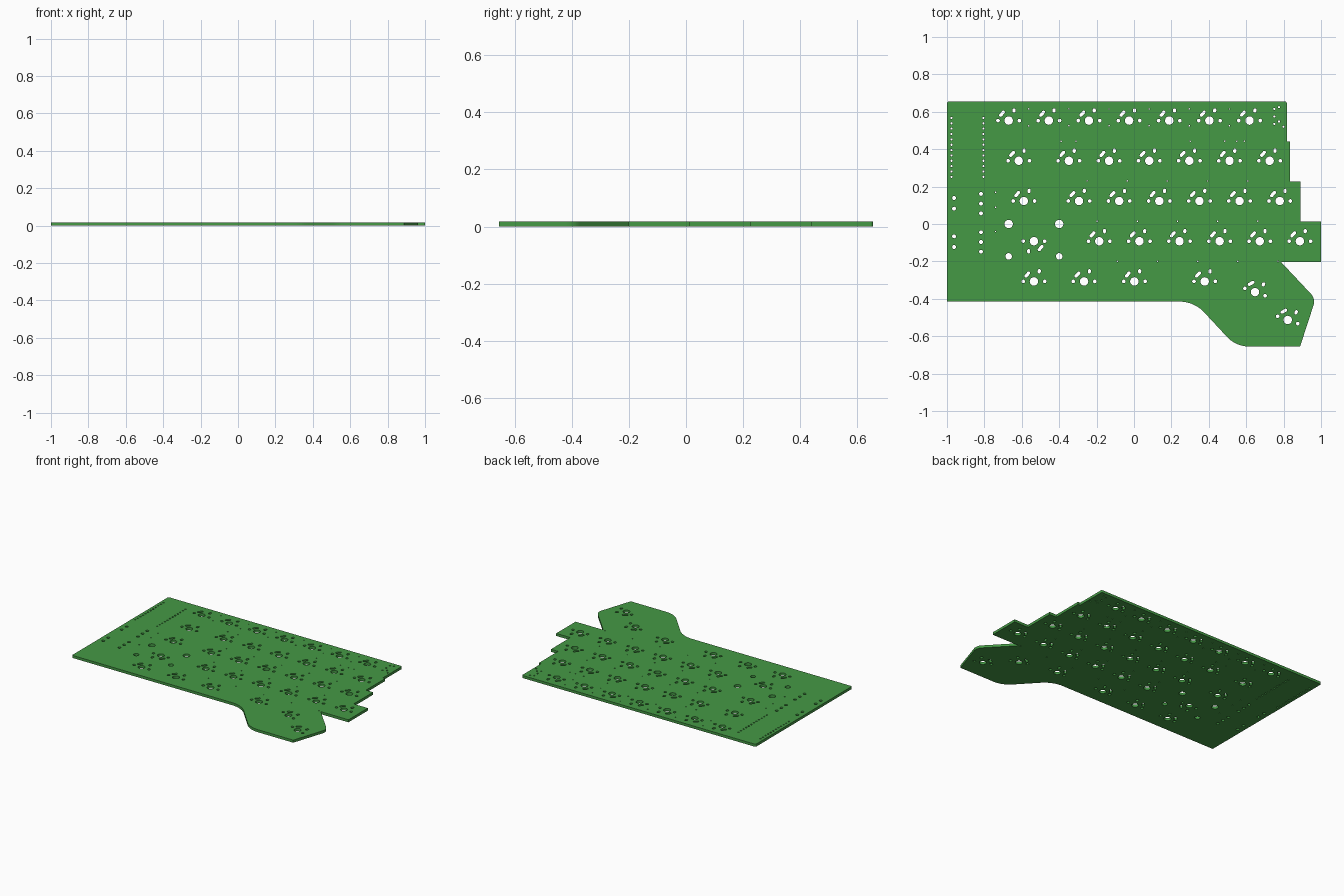
import bpy, bmesh
from math import sin, cos, tan, pi, radians
from mathutils import Vector

if "Cube" in bpy.data.objects:
    bpy.data.objects.remove(bpy.data.objects["Cube"])

THICK = 0.018
PITCH = 0.2146      # key spacing
MM = PITCH / 19.05  # one millimetre in model units

curve = bpy.data.curves.new("board_profile", 'CURVE')
curve.dimensions = '2D'
curve.fill_mode = 'BOTH'
curve.extrude = THICK / 2


def add_loop(points):
    s = curve.splines.new('POLY')
    s.points.add(len(points) - 1)
    for p, (x, y) in zip(s.points, points):
        p.co = (x, y, 0, 1)
    s.use_cyclic_u = True


def hole(x, y, r, n=16):
    add_loop([(x + r * cos(2 * pi * i / n), y + r * sin(2 * pi * i / n)) for i in range(n)])


def slot(a, b, r, n=8):
    # stadium-shaped opening from a to b
    d = (b - a).normalized()
    side = Vector((-d.y, d.x))
    pts = []
    for c, k in ((b, 1), (a, -1)):
        for i in range(n + 1):
            t = pi * i / n
            pts.append(tuple(c + k * r * (d * sin(t) - side * cos(t))))
    add_loop(pts)


def rounded(corners, steps=10):
    # polygon with a fillet radius on each (x, y, r) corner
    out = []
    for i, (x, y, r) in enumerate(corners):
        p = Vector((x, y))
        if r == 0:
            out.append((x, y))
            continue
        u = (Vector(corners[i - 1][:2]) - p).normalized()
        v = (Vector(corners[(i + 1) % len(corners)][:2]) - p).normalized()
        half = u.angle(v) / 2
        centre = p + (u + v).normalized() * (r / sin(half))
        a = p + u * (r / tan(half)) - centre
        sweep = a.angle_signed(p + v * (r / tan(half)) - centre)
        for k in range(steps + 1):
            t = -sweep * k / steps
            out.append((centre.x + a.x * cos(t) - a.y * sin(t),
                        centre.y + a.x * sin(t) + a.y * cos(t)))
    return out


def key_switch(x, y, degrees=0):
    # centre post, two side posts, one slanted slot and one short slot
    t = radians(degrees)

    def at(mx, my):
        return Vector((x + MM * (mx * cos(t) - my * sin(t)), y + MM * (mx * sin(t) + my * cos(t))))
    hole(x, y, 2.0 * MM, 32)
    for sx in (-5.08, 5.08):
        hole(*at(sx, 0), 0.87 * MM)
    slot(at(-3.81, 2.54), at(-2.5, 4.0), 0.75 * MM)
    slot(at(2.5, 4.5), at(2.54, 5.08), 0.75 * MM)


# Board outline
add_loop(rounded([
    (-1, 0.655, 0.01), (0.817, 0.655, 0.01), (0.817, 0.441, 0), (0.835, 0.441, 0),
    (0.835, 0.228, 0), (0.89, 0.228, 0), (0.89, 0.013, 0), (1, 0.013, 0),
    (1, -0.202, 0), (0.785, -0.202, 0), (0.971, -0.4, 0.06), (0.888, -0.655, 0),
    (0.545, -0.655, 0.16), (0.322, -0.415, 0.18), (-1, -0.415, 0.005)]))

# Key rows: y, lone keys, start of the evenly spaced run, run length
rows = [(0.553, [], -0.67, 7), (0.338, [-0.616], -0.348, 6), (0.123, [-0.589], -0.294, 6),
        (-0.092, [], -0.186, 6), (-0.307, [-0.535, -0.267, 0.002, 0.378], 0, 0)]
for y, lone, start, count in rows:
    for x in lone + [start + PITCH * i for i in range(count)]:
        key_switch(x, y)
key_switch(-0.535, -0.092, 180)
key_switch(0.647, -0.364, -20)
key_switch(0.822, -0.513, -20)

# Stabiliser holes
for x in (-0.67, -0.4):
    hole(x, 0.0, 2.0 * MM, 32)
    hole(x, -0.173, 1.55 * MM, 24)

# Controller pin rows
for x in (-0.976, -0.805):
    for i in range(12):
        hole(x, 0.567 - 2.54 * MM * i, 0.006, 12)

# Socket pins
for y in (0.109, -0.096):
    for dy in (0.03, -0.027):
        hole(-0.962, y + dy, 0.0105)
    for dy in (0.052, 0, -0.052):
        hole(-0.818, y + dy, 0.0105)

# Small vias between keys
for y, lone, start, count in rows[:4]:
    for i in range(count - 1):
        x = start + PITCH * (i + 0.5)
        if y > 0.5:
            hole(x, y + 0.062, 0.004, 8)
            hole(x, y - 0.028, 0.004, 8)
        else:
            hole(x - 0.01, y - 0.108, 0.004, 8)
for x in (-0.39, -0.31, 0.3, 0.485, 0.55, 0.59):
    hole(x, 0.443, 0.004, 8)
for y in (0.17, 0.09, -0.04):
    hole(-0.74, y, 0.004, 8)
for x, y in ((0.75, 0.615), (0.75, 0.575), (0.75, 0.535), (0.775, 0.625), (0.775, 0.548), (0.8, 0.52)):
    hole(x, y, 0.006, 8)

# Turn the filled profile into one solid board
source = bpy.data.objects.new("board_profile", curve)
bpy.context.collection.objects.link(source)
graph = bpy.context.evaluated_depsgraph_get()
mesh = bpy.data.meshes.new_from_object(source.evaluated_get(graph))
bpy.data.objects.remove(source)
bm = bmesh.new()
bm.from_mesh(mesh)
bmesh.ops.remove_doubles(bm, verts=bm.verts, dist=1e-5)
bmesh.ops.translate(bm, verts=bm.verts, vec=(0, 0, THICK / 2))
bmesh.ops.recalc_face_normals(bm, faces=bm.faces)
for f in bm.faces:
    f.smooth = False
bm.to_mesh(mesh)
bm.free()

board = bpy.data.objects.new("keyboard_circuit_board", mesh)
bpy.context.collection.objects.link(board)
green = bpy.data.materials.new("board_green")
green.diffuse_color = (0.06, 0.32, 0.06, 1)
green.use_nodes = True
green.node_tree.nodes["Principled BSDF"].inputs["Base Color"].default_value = green.diffuse_color
mesh.materials.clear()
mesh.materials.append(green)
